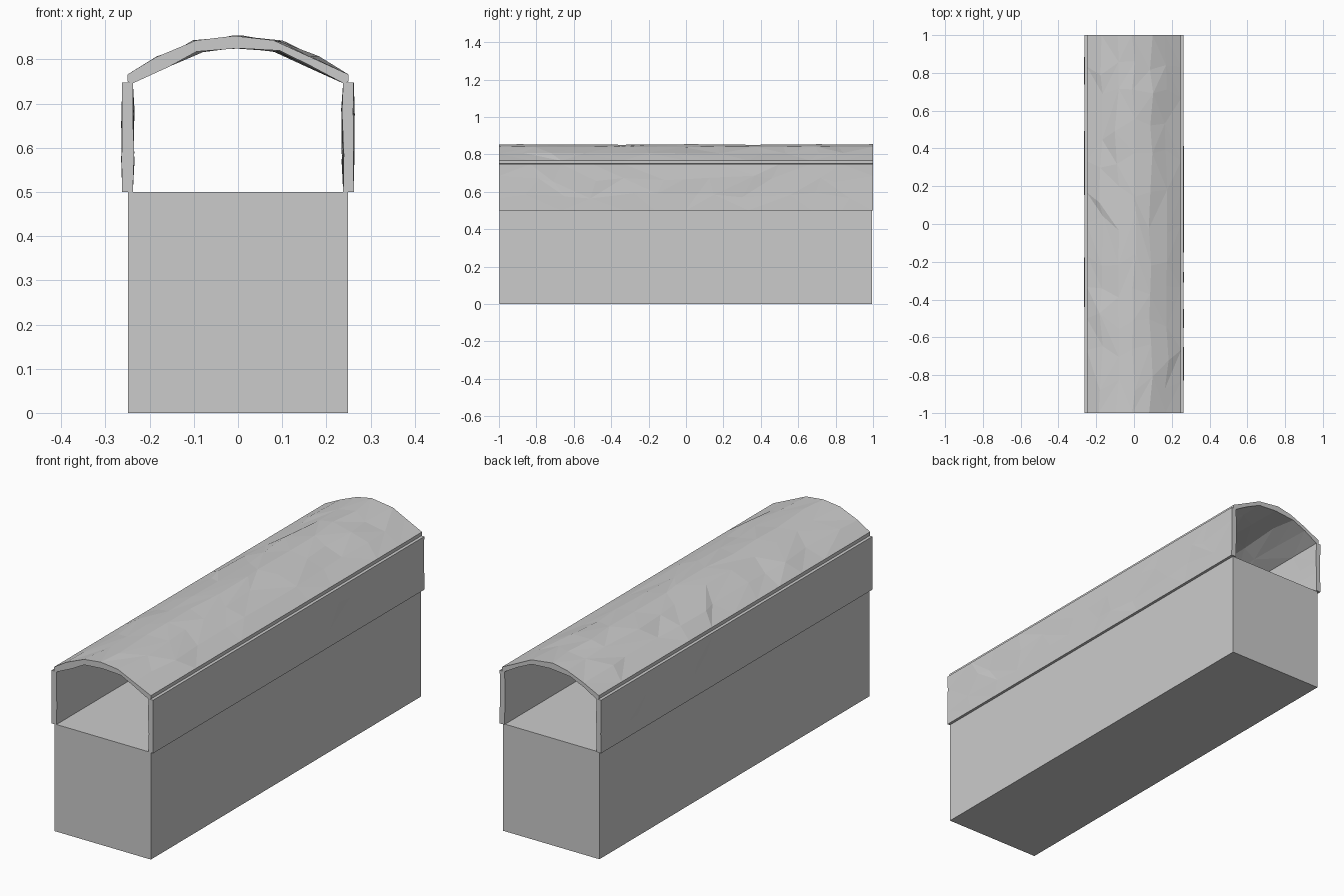
import bpy, bmesh, random

if "Cube" in bpy.data.objects:
    bpy.data.objects.remove(bpy.data.objects["Cube"])

random.seed(4)
RINGS = 13


def rough_extrusion(name, profile, fixed, amp):
    """Extrude a closed (x, z) profile along y, with a rough hewn surface."""
    bm = bmesh.new()
    rings = []
    for i in range(RINGS):
        end = i in (0, RINGS - 1)
        ring = []
        for j, (x, z) in enumerate(profile):
            y = -1 + 2 * i / (RINGS - 1)
            if j not in fixed:
                x += random.uniform(-amp[0], amp[0])
                z += random.uniform(-amp[1], amp[1])
                if not end:
                    y += random.uniform(-0.06, 0.06)
            ring.append(bm.verts.new((x, y, z)))
        rings.append(ring)
    n = len(profile)
    for a, b in zip(rings, rings[1:]):
        for j in range(n):
            k = (j + 1) % n
            # random diagonals give irregular facets
            if random.random() < 0.5:
                tris = ((a[j], a[k], b[k]), (a[j], b[k], b[j]))
            else:
                tris = ((a[j], a[k], b[j]), (a[k], b[k], b[j]))
            for t in tris:
                bm.faces.new(t)
    bm.faces.new(rings[0])
    bm.faces.new(rings[-1])
    bmesh.ops.recalc_face_normals(bm, faces=bm.faces)
    mesh = bpy.data.meshes.new(name)
    bm.to_mesh(mesh)
    bm.free()
    obj = bpy.data.objects.new(name, mesh)
    bpy.context.collection.objects.link(obj)
    return obj


# Solid base block
bpy.ops.mesh.primitive_cube_add(size=1, location=(0, -0.002, 0.25))
base = bpy.context.object
base.name = "base_block"
base.scale = (0.498, 1.992, 0.5)

# Side walls, overhanging the base slightly
for side, name in ((-1, "left_wall"), (1, "right_wall")):
    wall = [(0.262, 0.5), (0.262, 0.58), (0.262, 0.67), (0.262, 0.748),
            (0.238, 0.748), (0.236, 0.67), (0.237, 0.58), (0.238, 0.5)]
    rough_extrusion(name, [(side * x, z) for x, z in wall],
                    {0, 3, 4, 7}, (0.0025, 0.02))

# Arched roof shell
outer = [(-0.25, 0.766), (-0.175, 0.806), (-0.09, 0.841), (0, 0.852),
         (0.09, 0.841), (0.175, 0.806), (0.25, 0.766)]
inner = [(0.24, 0.745), (0.168, 0.785), (0.09, 0.818), (0, 0.827),
         (-0.09, 0.818), (-0.168, 0.785), (-0.24, 0.745)]
# lips at the eaves
profile = outer + [(0.25, 0.75)] + inner + [(-0.25, 0.75)]
rough_extrusion("arched_roof", profile, {0, 6, 7, 8, 14, 15}, (0.012, 0.0025))
